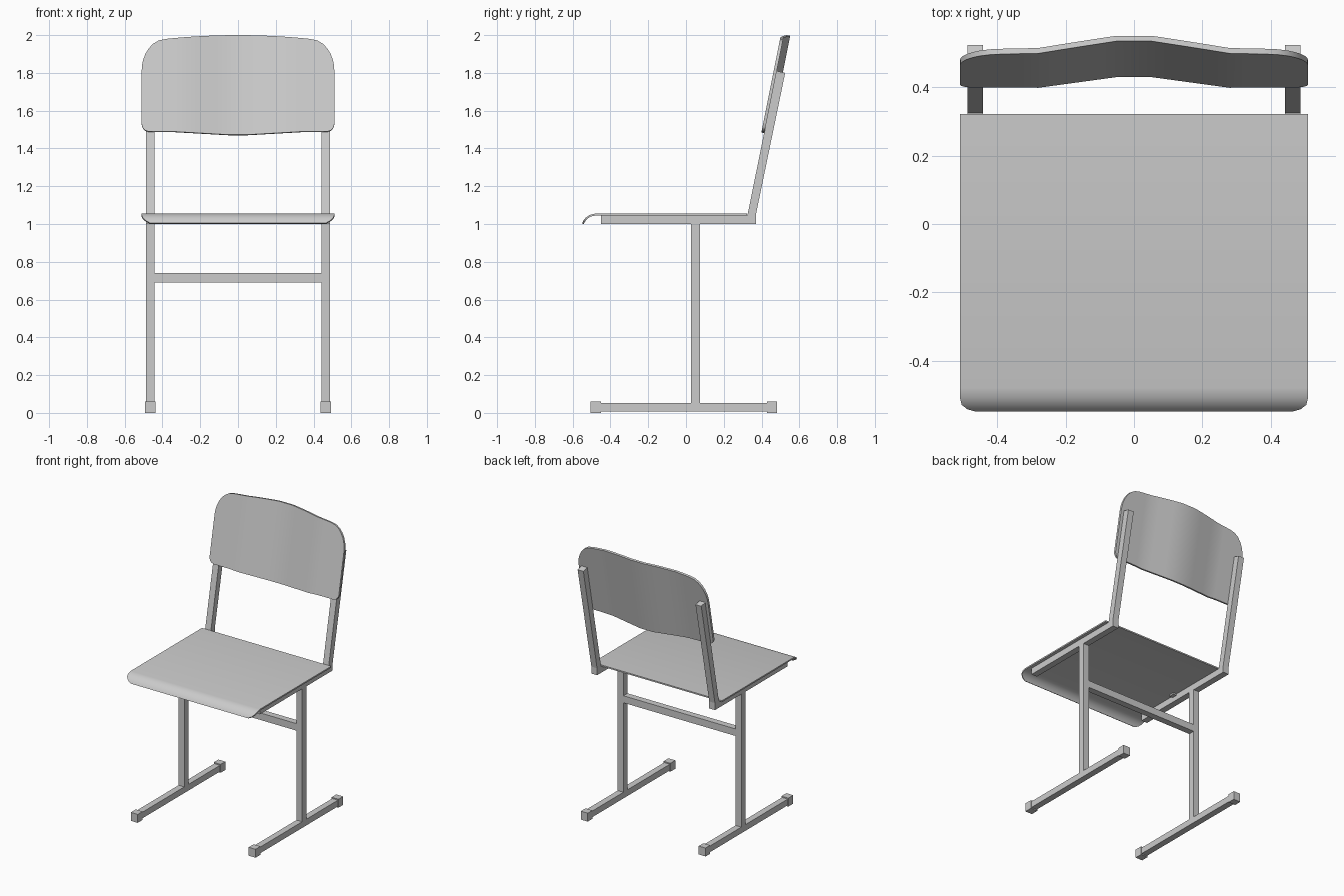
import bpy, math

if "Cube" in bpy.data.objects:
    bpy.data.objects.remove(bpy.data.objects["Cube"], do_unlink=True)

grey = bpy.data.materials.new("light grey")
grey.use_nodes = True
COLOUR = (0.6, 0.6, 0.6, 1)
grey.diffuse_color = COLOUR
grey.node_tree.nodes["Principled BSDF"].inputs["Base Color"].default_value = COLOUR


def make(name, verts, faces):
    mesh = bpy.data.meshes.new(name)
    mesh.from_pydata(verts, [], faces)
    mesh.materials.append(grey)
    obj = bpy.data.objects.new(name, mesh)
    bpy.context.collection.objects.link(obj)
    return obj


def prism(name, profile, x0, x1):
    """Extrude a counter-clockwise (y, z) profile along x."""
    n = len(profile)
    verts = [(x, y, z) for x in (x0, x1) for y, z in profile]
    faces = [tuple(reversed(range(n))), tuple(range(n, 2 * n))]
    faces += [(i, (i + 1) % n, n + (i + 1) % n, n + i) for i in range(n)]
    return make(name, verts, faces)


def box(name, x, y, z):
    return prism(name, [(y[0], z[0]), (y[1], z[0]), (y[1], z[1]), (y[0], z[1])], *x)


def sheet(name, pairs, thickness):
    """Strip of quads through pairs of points, thickened behind its face."""
    verts = [p for pair in pairs for p in pair]
    faces = [(i, i + 2, i + 3, i + 1) for i in range(0, len(verts) - 2, 2)]
    obj = make(name, verts, faces)
    solid = obj.modifiers.new("thickness", "SOLIDIFY")
    solid.thickness, solid.offset = thickness, -1
    bpy.ops.object.select_all(action="DESELECT")
    obj.select_set(True)
    bpy.context.view_layer.objects.active = obj
    bpy.ops.object.modifier_apply(modifier=solid.name)
    bpy.ops.object.shade_smooth_by_angle(angle=math.radians(30))
    return obj


# Tubular frame, one set for each side
TUBE = 0.0225
for side, s in (("left", 1), ("right", -1)):
    def span(centre, half):
        return (s * centre - half, s * centre + half)
    tube = span(0.465, TUBE)
    prism(side + "_seat_rail_and_back_post",
          [(-0.45, 1.0), (0.37, 1.0), (0.37, 1.05), (0.525, 1.8),
           (0.48, 1.81), (0.325, 1.045), (-0.45, 1.045)], *tube)
    box(side + "_leg", tube, (0.027, 0.073), (0.05, 1.0))
    box(side + "_foot", tube, (-0.45, 0.43), (0.008, 0.052))
    box(side + "_front_foot_cap", span(0.465, 0.027), (-0.505, -0.45), (0, 0.06))
    box(side + "_back_foot_cap", span(0.465, 0.027), (0.43, 0.482), (0, 0.06))
    box(side + "_seat_tab", span(0.43, 0.015), (-0.14, -0.1), (1.034, 1.045))

box("crossbar", (-0.445, 0.445), (0.027, 0.073), (0.69, 0.74))

# Seat sheet, rolled down at the front: (y, z, half width)
rows = [(-0.55, 1.004, 0.463), (-0.543, 1.018, 0.488), (-0.53, 1.034, 0.505),
        (-0.51, 1.048, 0.51), (-0.48, 1.055, 0.51), (0.322, 1.055, 0.51)]
sheet("seat", [((w, y, z), (-w, y, z)) for y, z, w in rows], 0.01)


# Backrest: leaning panel, hollowed in the middle, with rounded corners
def arc(x, start, radius):
    return math.sqrt(max(0, 1 - (max(0, x - start) / radius) ** 2))


def backrest_pair(x):
    a = abs(x)
    hollow = 0.034 * min(1, max(0, (0.28 - a) / 0.23))
    top = 1.812 + 0.168 * arc(a, 0.38, 0.13) + 0.02 * (1 - min(1, a / 0.38) ** 2)
    bottom = 1.53 - 0.04 * arc(a, 0.47, 0.04) - 0.02 * max(0, 1 - a / 0.35)
    return [(x, 0.4 + 0.2 * (z - 1.49) + hollow, z) for z in (bottom, top)]


half = [0.05, 0.11, 0.165, 0.22, 0.28, 0.33, 0.38, 0.42, 0.45, 0.473, 0.49, 0.502, 0.508, 0.51]
sheet("backrest", [backrest_pair(x) for x in [-h for h in reversed(half)] + half], 0.016)
